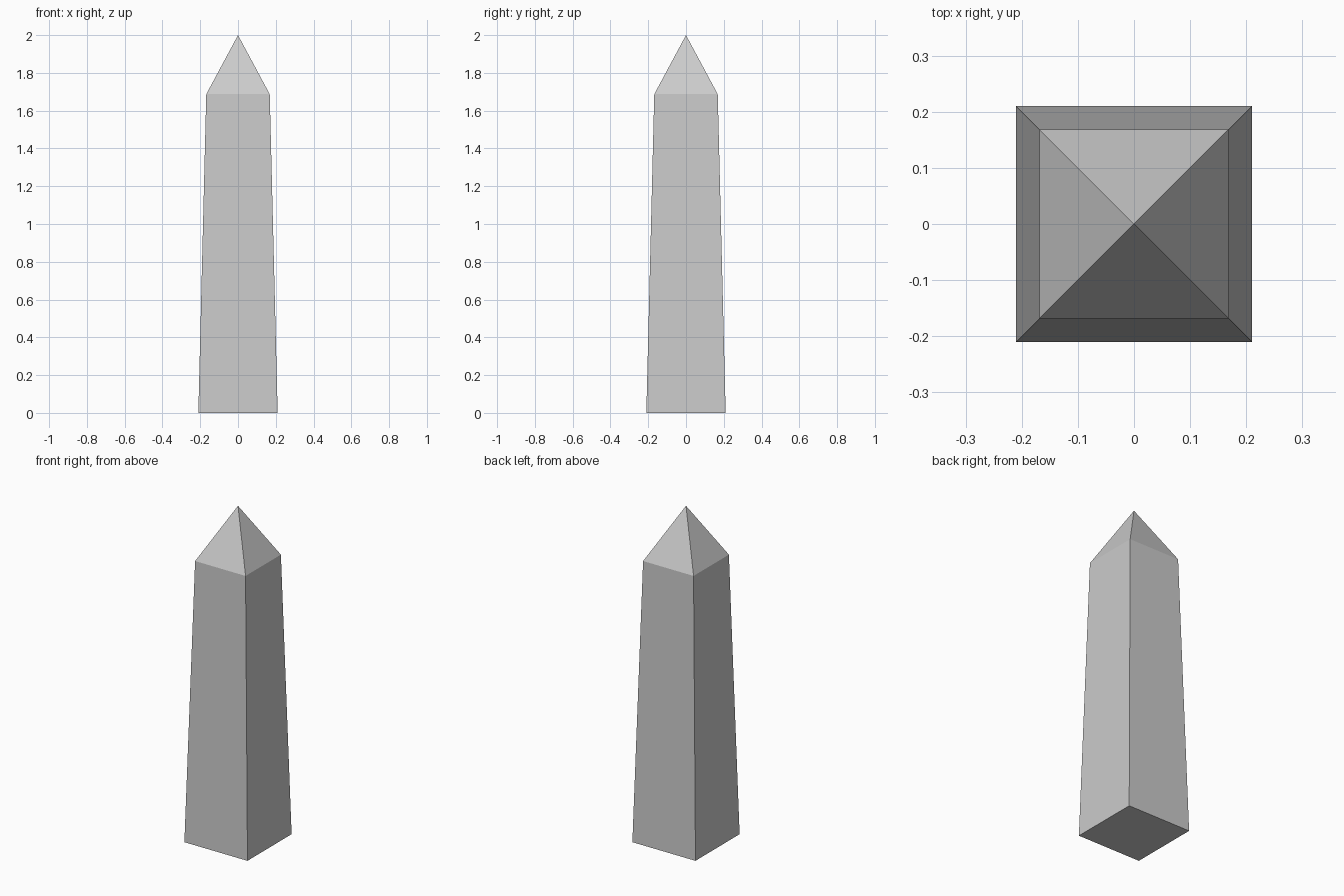
import bpy
import bmesh

if "Cube" in bpy.data.objects:
    bpy.data.objects.remove(bpy.data.objects["Cube"])

BASE, SHOULDER = 0.21, 0.168      # half widths
SHOULDER_Z, TOP_Z = 1.687, 2.0


def square(bm, half, z):
    return [bm.verts.new((x * half, y * half, z))
            for x, y in ((-1, -1), (1, -1), (1, 1), (-1, 1))]


bm = bmesh.new()
bottom = square(bm, BASE, 0)
shoulder = square(bm, SHOULDER, SHOULDER_Z)
apex = bm.verts.new((0, 0, TOP_Z))

# Underside, tapered shaft sides and pyramid cap
bm.faces.new(bottom[::-1])
for i in range(4):
    j = (i + 1) % 4
    bm.faces.new((bottom[i], bottom[j], shoulder[j], shoulder[i]))
    bm.faces.new((shoulder[i], shoulder[j], apex))

mesh = bpy.data.meshes.new("obelisk")
bm.to_mesh(mesh)
bm.free()
bpy.context.collection.objects.link(bpy.data.objects.new("obelisk", mesh))
